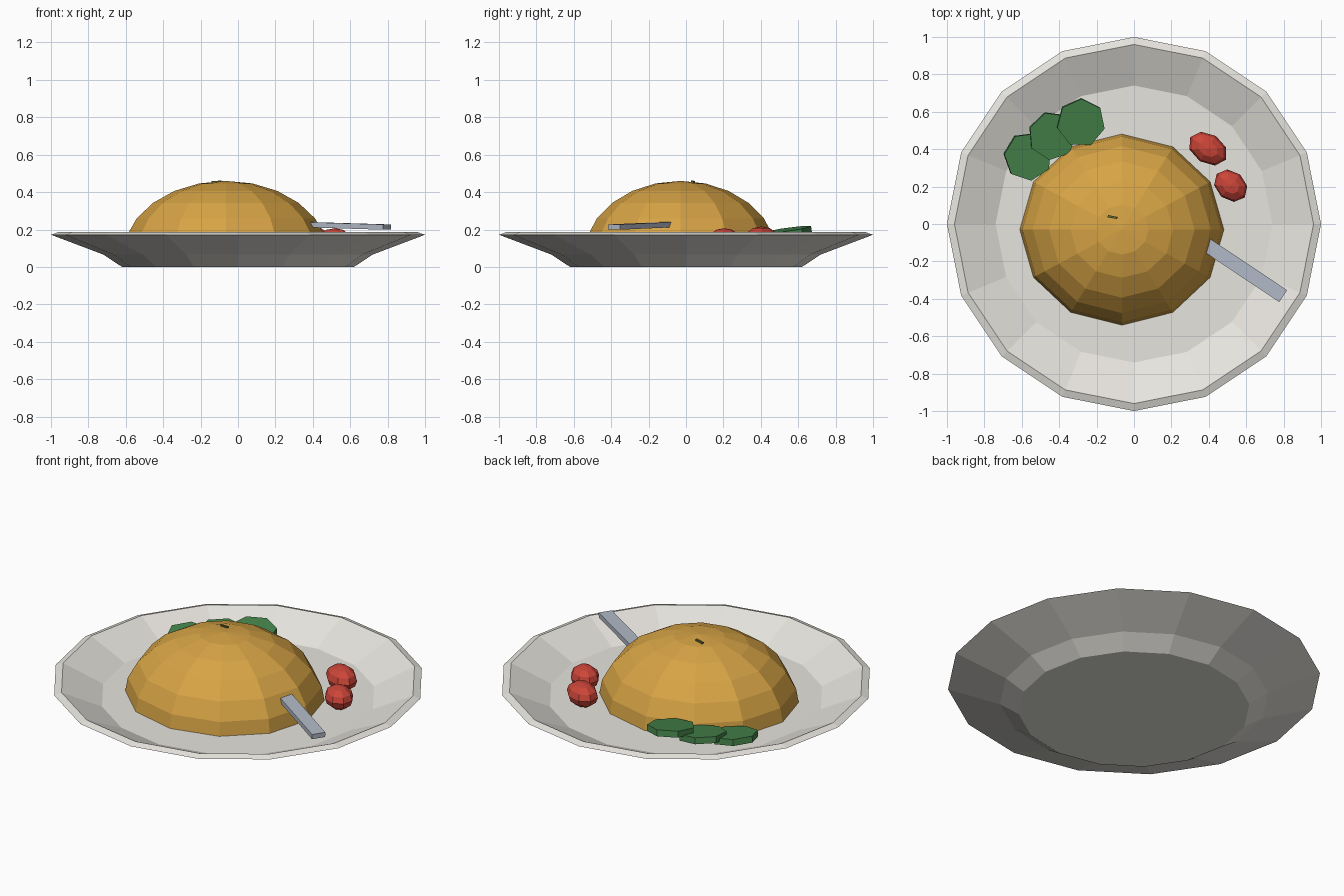
import bpy, bmesh
from math import sin, cos, pi, radians
from mathutils import Matrix, Vector

if "Cube" in bpy.data.objects:
    bpy.data.objects.remove(bpy.data.objects["Cube"])


def material(name, rgb):
    m = bpy.data.materials.new(name)
    m.diffuse_color = (*rgb, 1)
    m.use_nodes = True
    m.node_tree.nodes["Principled BSDF"].inputs["Base Color"].default_value = m.diffuse_color
    return m


CERAMIC = material("ceramic", (0.80, 0.78, 0.73))
CRUST = material("golden_food", (0.68, 0.37, 0.06))
GREEN = material("green", (0.06, 0.23, 0.07))
RED = material("red", (0.60, 0.06, 0.04))
STEEL = material("steel", (0.45, 0.50, 0.58))
HERB = material("herb", (0.10, 0.13, 0.03))


def finish(bm, name, mat, matrix=Matrix()):
    bmesh.ops.recalc_face_normals(bm, faces=bm.faces)
    mesh = bpy.data.meshes.new(name)
    bm.to_mesh(mesh)
    bm.free()
    mesh.materials.append(mat)
    ob = bpy.data.objects.new(name, mesh)
    ob.matrix_world = matrix
    bpy.context.collection.objects.link(ob)
    return ob


def lathe(name, profile, sides, mat, matrix=Matrix()):
    """Revolve (radius, z) points about z; radius 0 closes to a point."""
    bm = bmesh.new()
    rings = []
    for r, z in profile:
        n = 1 if r < 1e-5 else sides
        rings.append([bm.verts.new((r * cos(2 * pi * i / sides), r * sin(2 * pi * i / sides), z))
                      for i in range(n)])
    for a, b in zip(rings, rings[1:]):
        for i in range(sides):
            j = (i + 1) % sides
            quad = [a[i % len(a)], a[j % len(a)], b[j % len(b)], b[i % len(b)]]
            bm.faces.new(list(dict.fromkeys(quad)))
    return finish(bm, name, mat, matrix)


def place(loc, rot_z=0, scale=(1, 1, 1)):
    return (Matrix.Translation(loc) @ Matrix.Rotation(radians(rot_z), 4, 'Z')
            @ Matrix.Diagonal((*scale, 1)))


def bar(name, start, end, width, thick, mat):
    """Box running between two points, its wide side kept level."""
    a, b = Vector(start), Vector(end)
    x = (b - a).normalized()
    y = Vector((0, 0, 1)).cross(x).normalized()
    rot = Matrix((x, y, x.cross(y))).transposed().to_4x4()
    bm = bmesh.new()
    bmesh.ops.create_cube(bm, size=1)
    bmesh.ops.scale(bm, vec=((b - a).length, width, thick), verts=bm.verts)
    return finish(bm, name, mat, Matrix.Translation((a + b) / 2) @ rot)


# Plate: 16-sided shallow dish with a foot, flared wall and thin lip
lathe("plate", [(0, 0), (0.62, 0), (0.72, 0.066), (1.0, 0.172), (0.96, 0.186),
                (0.74, 0.085), (0, 0.085)], 16, CERAMIC)

# Food mound: 12-sided flattened hemisphere
dome = [(sin(radians(a)), cos(radians(a))) for a in range(0, 91, 15)] + [(0, 0)]
lathe("food_mound", dome, 12, CRUST, place((-0.065, -0.03, 0.06), 0, (0.55, 0.515, 0.40)))

# Herb sliver just breaking through the top of the mound
bar("herb_sliver", (-0.14, 0.042, 0.452), (-0.09, 0.032, 0.456), 0.012, 0.012, HERB)

# Vegetable slices: overlapping seven-sided discs leaning up towards the rim
slices = [(-0.565, 0.36, 0.16, 20), (-0.435, 0.47, 0.175, 5), (-0.283, 0.54, 0.20, -14)]
for i, (x, y, top, turn) in enumerate(slices, 1):
    axis = Vector((-y, x, 0)).normalized()
    tilt = Matrix.Rotation(radians(-9), 4, axis)
    lathe(f"vegetable_slice_{i}", [(0, 0), (0.13, 0), (0.13, -0.036), (0, -0.036)], 7, GREEN,
          Matrix.Translation((x, y, top)) @ tilt @ Matrix.Rotation(radians(turn), 4, 'Z'))

# Small tomatoes: low-poly ellipsoids
ball = [(sin(pi * k / 6), cos(pi * k / 6)) for k in range(7)]
lathe("tomato_1", ball, 8, RED, place((0.395, 0.403, 0.15), -32, (0.113, 0.08, 0.066)))
lathe("tomato_2", ball, 8, RED, place((0.517, 0.205, 0.143), -40, (0.098, 0.078, 0.064)))

# Knife handle sticking out of the mound
bar("knife", (0.30, -0.053, 0.228), (0.797, -0.385, 0.213), 0.076, 0.028, STEEL)
